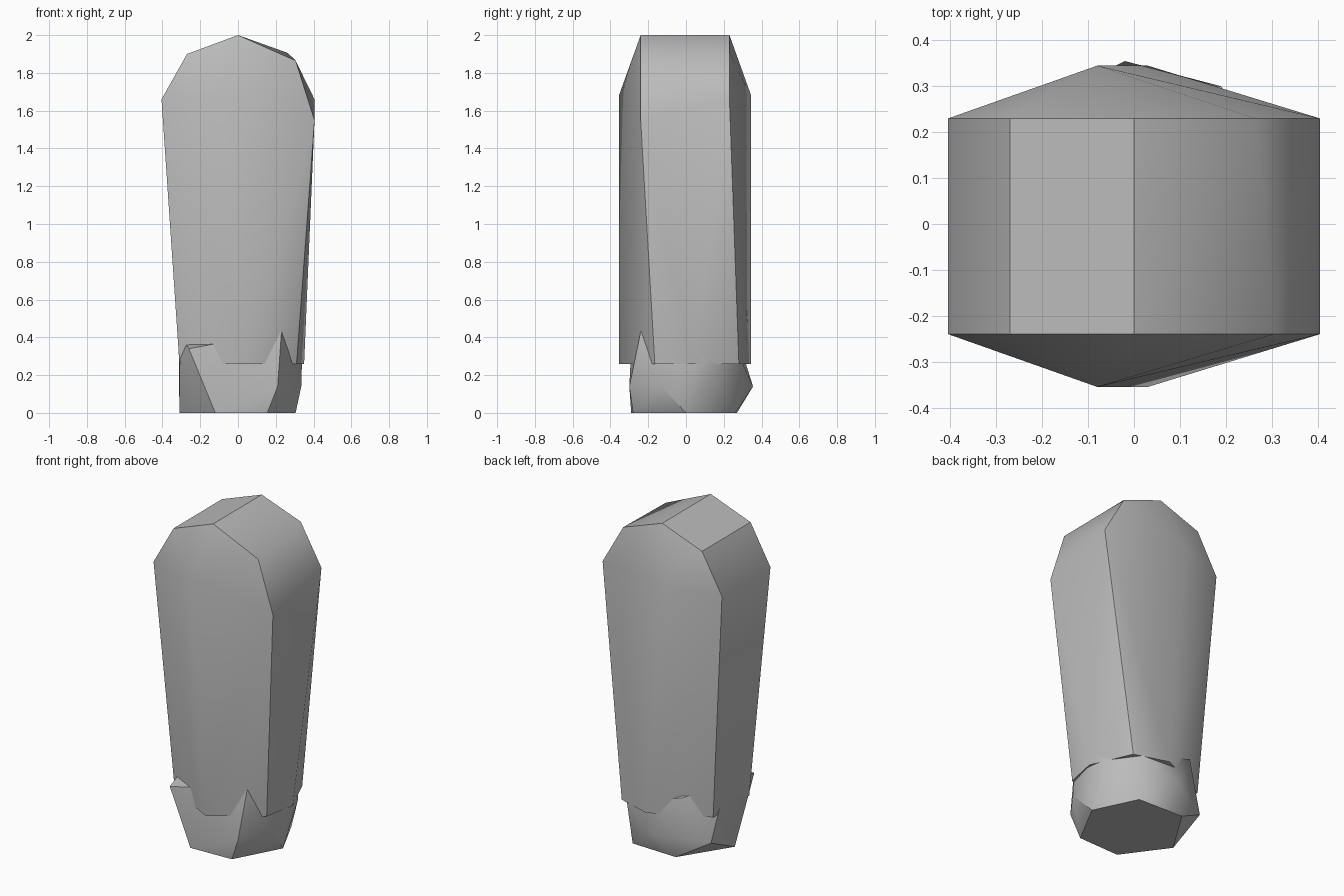
import bpy, bmesh
from math import radians

old = bpy.data.objects.get("Cube")
if old:
    bpy.data.objects.remove(old, do_unlink=True)

stone = bpy.data.materials.new("grey_stone")
stone.use_nodes = True
stone.diffuse_color = (0.5, 0.5, 0.5, 1)
stone.node_tree.nodes["Principled BSDF"].inputs["Base Color"].default_value = (0.5, 0.5, 0.5, 1)


def chiselled(name, points, sharp):
    """Faceted stone wrapped tightly around its corner points."""
    bm = bmesh.new()
    for p in points:
        bm.verts.new(p)
    hull = bmesh.ops.convex_hull(bm, input=bm.verts[:])
    loose = [v for v in bm.verts if not v.link_faces]
    bmesh.ops.delete(bm, geom=loose, context='VERTS')
    bmesh.ops.dissolve_limit(bm, angle_limit=radians(1), verts=bm.verts[:], edges=bm.edges[:])
    bmesh.ops.recalc_face_normals(bm, faces=bm.faces[:])
    mesh = bpy.data.meshes.new(name)
    bm.to_mesh(mesh)
    bm.free()
    mesh.materials.append(stone)
    obj = bpy.data.objects.new(name, mesh)
    bpy.context.collection.objects.link(obj)
    mesh.shade_smooth()
    mesh.set_sharp_from_angle(angle=radians(sharp))
    return obj


# Standing slab: arched crown outline, front and back ridges, tapered foot
FRONT, BACK = -0.24, 0.23
crown = [(x, y, z) for y in (FRONT, BACK)
         for x, z in ((-0.405, 1.66), (-0.27, 1.9), (0, 2))]
crown += [(0.305, FRONT, 1.865), (0.405, FRONT, 1.55),
          (0.265, BACK, 1.905), (0.405, BACK, 1.66)]
ridges = [(x, y, z) for y in (-0.355, 0.345)
          for x, z in ((-0.08, 1.68), (0.03, 0.26))]
foot = [(x, y, 0.26) for x, y in ((-0.31, -0.17), (-0.31, 0.18), (0.31, -0.165),
                                  (0.35, 0.03), (0.24, 0.28))]
chiselled("standing_slab", crown + ridges + foot, 38)

# Rough base rock: flat hexagonal sole, wide waist, uneven shoulders
sole = [(x, y, 0) for x, y in ((0.305, 0), (0.18, 0.26), (-0.12, 0.27),
                               (-0.31, -0.03), (-0.12, -0.29), (0.155, -0.28))]
waist = [(0.21, -0.3, 0.14), (0.335, -0.13, 0.14), (-0.02, 0.355, 0.14),
         (-0.31, 0.2, 0.11), (0.31, 0.14, 0.25)]
shoulders = [(0.23, -0.24, 0.43), (0.34, 0.06, 0.32), (0.19, 0.3, 0.26),
             (-0.17, 0.28, 0.38), (-0.315, 0.07, 0.42), (-0.31, -0.17, 0.28),
             (-0.26, -0.29, 0.34)]
chiselled("base_rock", sole + waist + shoulders, 38)
